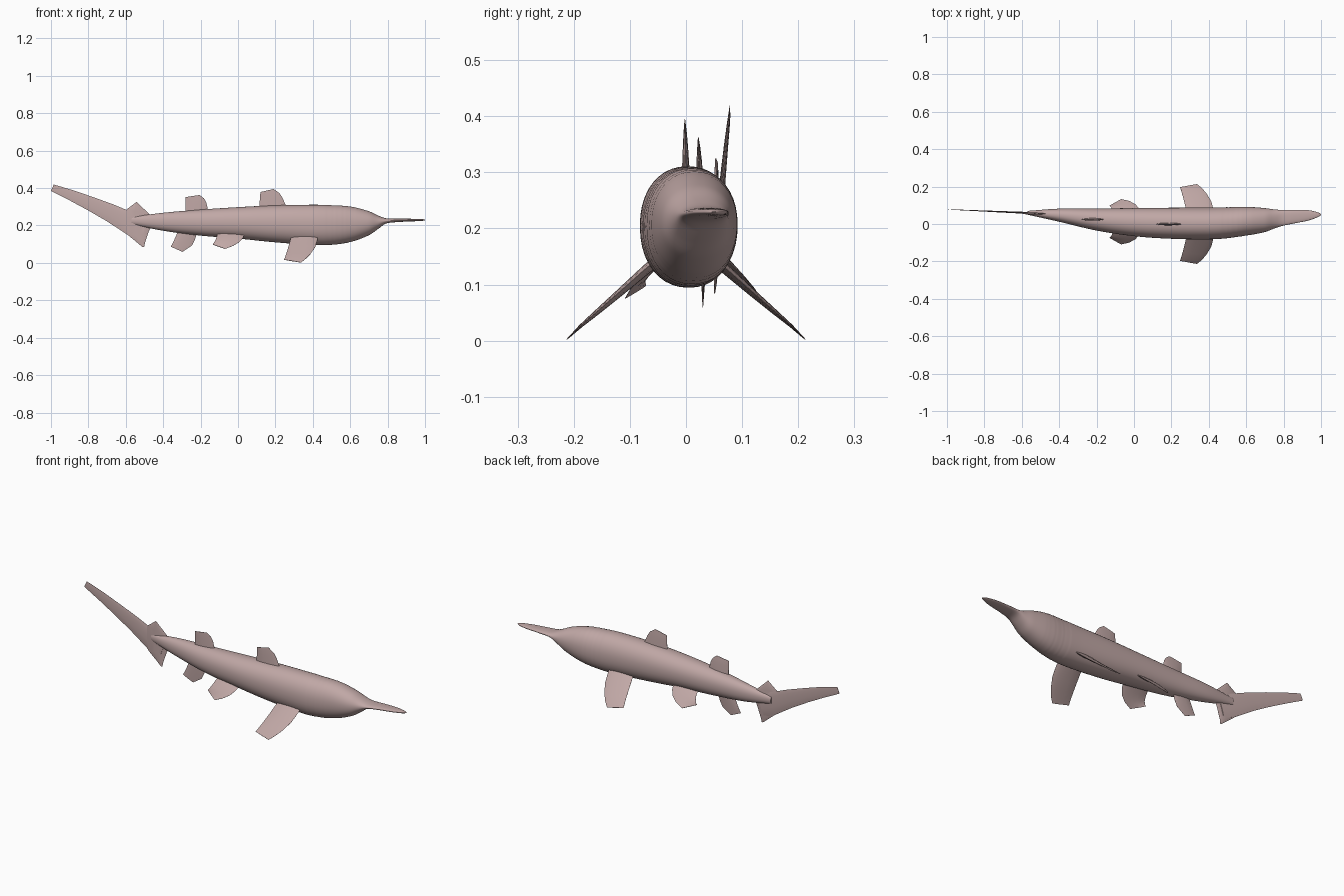
import bpy, bmesh, math
from mathutils import Vector

skin = bpy.data.materials.new("dusty pink skin")
skin.diffuse_color = (0.53, 0.39, 0.38, 1)


def loft(name, rings, angle):
    """Skin a list of closed rings and cap both ends."""
    bm = bmesh.new()
    rows = [[bm.verts.new(p) for p in r] for r in rings]
    n = len(rows[0])
    for a, b in zip(rows, rows[1:]):
        for i in range(n):
            j = (i + 1) % n
            bm.faces.new((a[i], a[j], b[j], b[i]))
    bm.faces.new(rows[0])
    bm.faces.new(rows[-1])
    bmesh.ops.recalc_face_normals(bm, faces=bm.faces)
    me = bpy.data.meshes.new(name)
    bm.to_mesh(me)
    bm.free()
    me.materials.append(skin)
    ob = bpy.data.objects.new(name, me)
    bpy.context.collection.objects.link(ob)
    bpy.ops.object.select_all(action='DESELECT')
    ob.select_set(True)
    bpy.context.view_layer.objects.active = ob
    bpy.ops.object.shade_smooth_by_angle(angle=math.radians(angle))
    return ob


def spline(pts, x):
    """Smooth interpolation of station rows keyed by x (cubic Hermite)."""
    k = max(i for i in range(len(pts) - 1) if pts[i][0] <= x or i == 0)
    a, b = pts[k], pts[k + 1]
    p, q = pts[max(k - 1, 0)], pts[min(k + 2, len(pts) - 1)]
    h = b[0] - a[0]
    t = (x - a[0]) / h
    out = []
    for c in range(1, len(a)):
        m0 = (b[c] - p[c]) / (b[0] - p[0]) * h
        m1 = (q[c] - a[c]) / (q[0] - a[0]) * h
        out.append((2*t**3 - 3*t*t + 1) * a[c] + (t**3 - 2*t*t + t) * m0
                   + (3*t*t - 2*t**3) * b[c] + (t**3 - t*t) * m1)
    return out


# Body with blade snout: x, bottom z, top z, centre y, half width
stations = [
    (-0.57, 0.207, 0.246, 0.060, 0.010), (-0.40, 0.172, 0.268, 0.047, 0.035),
    (-0.20, 0.146, 0.285, 0.024, 0.059), (0.00, 0.130, 0.298, 0.010, 0.075),
    (0.20, 0.110, 0.308, 0.004, 0.083), (0.40, 0.096, 0.311, 0.003, 0.085),
    (0.50, 0.096, 0.309, 0.007, 0.083), (0.60, 0.111, 0.302, 0.015, 0.077),
    (0.70, 0.148, 0.276, 0.021, 0.064), (0.75, 0.182, 0.253, 0.027, 0.051),
    (0.79, 0.210, 0.239, 0.032, 0.043), (0.85, 0.218, 0.237, 0.039, 0.037),
    (0.93, 0.222, 0.236, 0.046, 0.028), (0.975, 0.224, 0.235, 0.049, 0.016),
    (0.993, 0.226, 0.233, 0.050, 0.008), (1.00, 0.2285, 0.2305, 0.050, 0.002)]
rings = []
xs = [-0.57 + 1.52 * i / 140 for i in range(140)] + [0.95 + 0.05 * i / 10 for i in range(11)]
for x in xs:
    lo, hi, cy, hw = spline(stations, min(x, 1.0))
    # gill ridges behind the head
    g = 1 - 0.012 * (0.5 + 0.5 * math.cos((x - 0.48) / 0.028 * 2 * math.pi)) if 0.48 < x < 0.62 else 1
    ring = []
    for i in range(40):
        a = 2 * math.pi * i / 40
        c, s = math.cos(a), math.sin(a)
        ring.append((x, cy + g * hw * math.copysign(abs(c) ** 0.92, c),
                     (lo + hi) / 2 + g * (hi - lo) / 2 * math.copysign(abs(s) ** 0.92, s)))
    rings.append(ring)
loft("body", rings, 40)


def fin(name, rows, normal, thick):
    """Lens-shaped fin: rows of (trailing point, leading point), root to tip."""
    n = Vector(normal).normalized()
    ts = [0, 0.15, 0.35, 0.6, 0.8, 0.93, 1]
    rings = []
    for i, (a, b) in enumerate(rows):
        a, b = Vector(a), Vector(b)
        h = thick * (1 - 0.9 * i / (len(rows) - 1))
        up = [a.lerp(b, t) + n * (h * (4 * t * (1 - t)) ** 0.7 + 0.0003) for t in ts]
        dn = [a.lerp(b, t) - n * (h * (4 * t * (1 - t)) ** 0.7 + 0.0003) for t in ts]
        rings.append(up + dn[::-1])
    loft(name, rings, 35)


def upright(name, rows, y0, y1, thick):
    """Vertical fin from (trail x, z, lead x, z) rows, y running from y0 to y1."""
    k = len(rows) - 1
    out = []
    for i, (ax, az, bx, bz) in enumerate(rows):
        y = y0 + (y1 - y0) * i / k
        out.append(((ax, y, az), (bx, y, bz)))
    fin(name, out, (0, 1, 0), thick)


# Dorsal and anal fins
upright("first_dorsal_fin", [(0.115, 0.27, 0.275, 0.27), (0.115, 0.31, 0.252, 0.315),
        (0.117, 0.345, 0.238, 0.348), (0.119, 0.37, 0.222, 0.373),
        (0.120, 0.379, 0.19, 0.395)], 0.0, -0.002, 0.008)
upright("second_dorsal_fin", [(-0.28, 0.25, -0.155, 0.25), (-0.28, 0.29, -0.163, 0.295),
        (-0.28, 0.32, -0.17, 0.325), (-0.28, 0.342, -0.182, 0.345),
        (-0.28, 0.352, -0.206, 0.363)], 0.025, 0.022, 0.008)
upright("anal_fin", [(-0.315, 0.19, -0.21, 0.19), (-0.327, 0.155, -0.222, 0.15),
        (-0.34, 0.125, -0.232, 0.12), (-0.352, 0.10, -0.246, 0.093),
        (-0.36, 0.087, -0.297, 0.059)], 0.032, 0.030, 0.008)

# Tail: long upper lobe, then short upper and lower lobes
upright("tail_upper_lobe", [(-0.52, 0.12, -0.48, 0.235), (-0.59, 0.15, -0.56, 0.268),
        (-0.70, 0.222, -0.665, 0.312), (-0.80, 0.280, -0.775, 0.352),
        (-0.90, 0.334, -0.88, 0.388), (-1.0, 0.385, -0.985, 0.419)], 0.055, 0.078, 0.006)
upright("tail_crest", [(-0.60, 0.22, -0.45, 0.22), (-0.597, 0.285, -0.475, 0.262),
        (-0.553, 0.318, -0.533, 0.317), (-0.545, 0.325, -0.541, 0.325)], 0.056, 0.053, 0.006)
upright("tail_lower_lobe", [(-0.60, 0.23, -0.45, 0.23), (-0.59, 0.15, -0.478, 0.165),
        (-0.535, 0.105, -0.498, 0.105), (-0.510, 0.084, -0.502, 0.084)], 0.056, 0.051, 0.006)

# Paired fins, one each side of the belly
for side, s in (("left", 1), ("right", -1)):
    pec = [(0.285, 0.425, 0.040, 0.150, 0.150), (0.280, 0.425, 0.070, 0.125, 0.125),
           (0.270, 0.413, 0.115, 0.088, 0.085), (0.260, 0.388, 0.157, 0.055, 0.048),
           (0.252, 0.362, 0.187, 0.032, 0.022), (0.246, 0.337, 0.207, 0.017, 0.002)]
    fin(f"{side}_pectoral_fin",
        [((a, s * (y - (za - zb) * 0.7), za), (b, s * (y + 0.006), zb)) for a, b, y, za, zb in pec],
        (0, 0.65, s * 0.76), 0.010)
    pel = [(-0.11, 0.035, 0.038, 0.155, 0.155), (-0.115, 0.028, 0.062, 0.135, 0.135),
           (-0.122, 0.008, 0.085, 0.118, 0.112), (-0.130, -0.025, 0.103, 0.106, 0.092),
           (-0.136, -0.068, 0.113, 0.098, 0.075)]
    fin(f"{side}_pelvic_fin",
        [((a, 0.012 + s * (y - (za - zb) * 1.3), za), (b, 0.012 + s * (y + 0.008), zb)) for a, b, y, za, zb in pel],
        (0, 0.65, s * 0.76), 0.007)
